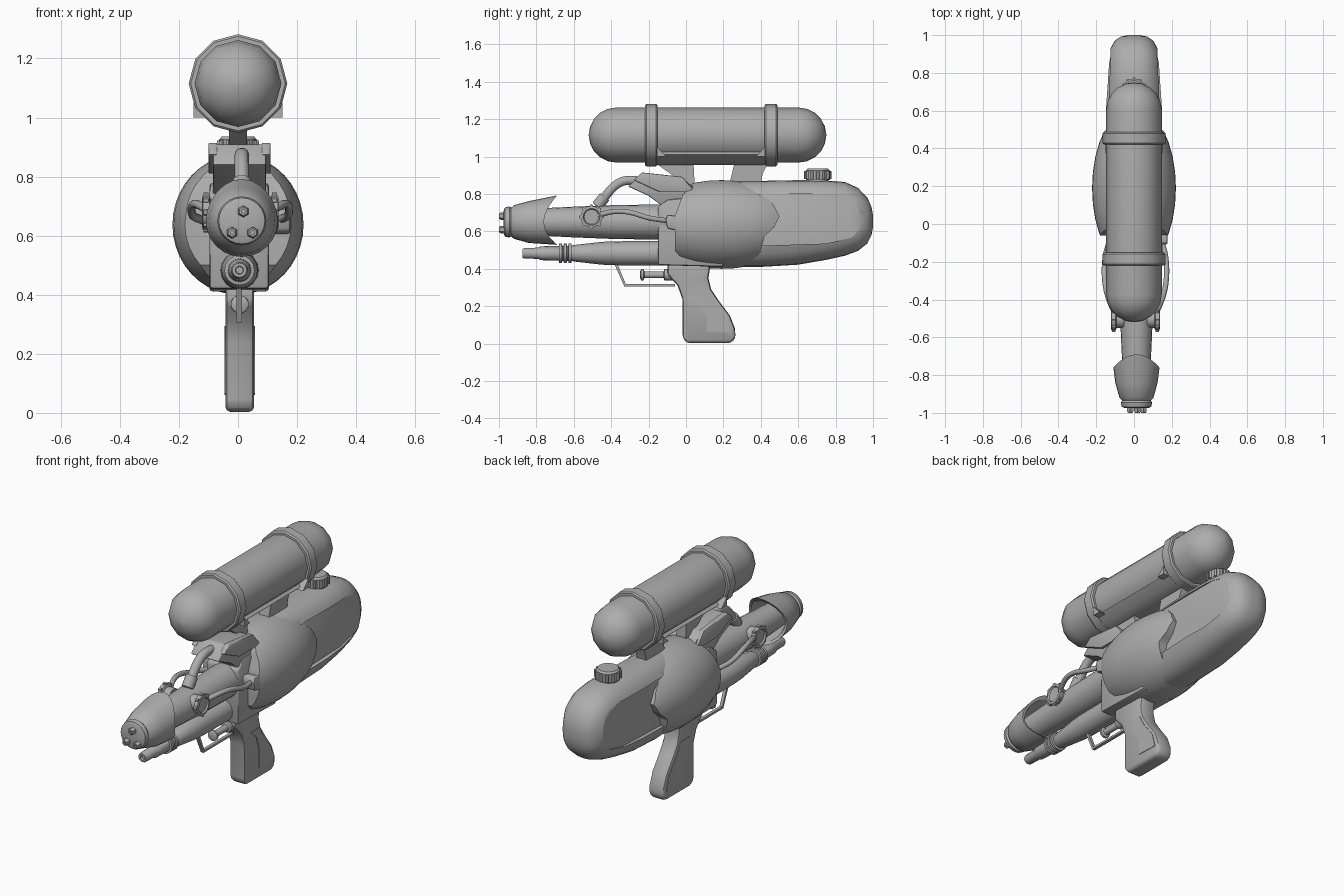
import bpy, bmesh
from math import sin, cos, pi, radians, copysign
from mathutils import Vector

if "Cube" in bpy.data.objects:
    bpy.data.objects.remove(bpy.data.objects["Cube"])

grey = bpy.data.materials.new("plain_grey")
grey.use_nodes = True
grey.diffuse_color = (0.42, 0.42, 0.42, 1)
grey.node_tree.nodes["Principled BSDF"].inputs["Base Color"].default_value = (0.42, 0.42, 0.42, 1)


def select(ob):
    bpy.ops.object.select_all(action='DESELECT')
    ob.select_set(True)
    bpy.context.view_layer.objects.active = ob


def smooth(ob, angle=40):
    select(ob)
    bpy.ops.object.shade_smooth_by_angle(angle=radians(angle))


def finish(name, bm, bevel=0.0, angle=40):
    bmesh.ops.recalc_face_normals(bm, faces=bm.faces[:])
    me = bpy.data.meshes.new(name)
    bm.to_mesh(me)
    bm.free()
    me.materials.append(grey)
    ob = bpy.data.objects.new(name, me)
    bpy.context.collection.objects.link(ob)
    if bevel:
        mod = ob.modifiers.new("round", 'BEVEL')
        mod.width, mod.segments, mod.limit_method = bevel, 2, 'ANGLE'
        select(ob)
        bpy.ops.object.modifier_apply(modifier="round")
    smooth(ob, angle)
    return ob


def loft(name, rings, angle=40):
    """Skin a list of equal rings and cap both ends."""
    bm = bmesh.new()
    rows = [[bm.verts.new(p) for p in ring] for ring in rings]
    n = len(rows[0])
    for a, b in zip(rows, rows[1:]):
        for i in range(n):
            bm.faces.new((a[i], a[(i + 1) % n], b[(i + 1) % n], b[i]))
    bm.faces.new(rows[0])
    bm.faces.new(rows[-1][::-1])
    return finish(name, bm, angle=angle)


def lathe(name, profile, x, z, seg=16, axis='y', angle=40):
    """Turn (position, radius) pairs round a line along y, x or z."""
    rings = []
    for p, r in profile:
        ring = []
        for i in range(seg):
            u, v = r * sin(2 * pi * i / seg), r * cos(2 * pi * i / seg)
            ring.append({'y': (x + u, p, z + v), 'x': (p, x + u, z + v),
                         'z': (x + u, z + v, p)}[axis])
        rings.append(ring)
    return loft(name, rings, angle)


def prism(name, pts, a, b, axis='x', bevel=0.0):
    """Extrude a side outline (y, z) across x, or a front outline (x, z) along y."""
    bm = bmesh.new()
    ends = [[bm.verts.new((d, p, q) if axis == 'x' else (p, d, q)) for p, q in pts]
            for d in (a, b)]
    for i in range(len(pts)):
        j = (i + 1) % len(pts)
        bm.faces.new((ends[0][i], ends[0][j], ends[1][j], ends[1][i]))
    bm.faces.new(ends[0][::-1])
    bm.faces.new(ends[1])
    return finish(name, bm, bevel)


def tube(name, pts, r, res=3, kind='NURBS'):
    cu = bpy.data.curves.new(name, 'CURVE')
    cu.dimensions, cu.bevel_depth, cu.bevel_resolution = '3D', r, res
    cu.use_fill_caps = True
    sp = cu.splines.new(kind)
    sp.points.add(len(pts) - 1)
    for point, co in zip(sp.points, pts):
        point.co = (*co, 1)
    if kind == 'NURBS':
        sp.use_endpoint_u, sp.order_u, sp.resolution_u = True, 3, 5
    ob = bpy.data.objects.new(name, cu)
    bpy.context.collection.objects.link(ob)
    select(ob)
    bpy.ops.object.convert(target='MESH')
    ob = bpy.context.object
    ob.data.materials.clear()
    ob.data.materials.append(grey)
    smooth(ob)


def boolean(ob, cutter, operation):
    mod = ob.modifiers.new("cut", 'BOOLEAN')
    mod.object, mod.operation, mod.solver = cutter, operation, 'EXACT'
    select(ob)
    bpy.ops.object.modifier_apply(modifier="cut")
    bpy.data.objects.remove(cutter)
    smooth(ob)


# Upper pressure tank with round ends
R, TZ = 0.147, 1.115
steps = [i * pi / 10 for i in range(6)]
front = [(-0.373 - R * cos(t), max(R * sin(t), 0.004)) for t in steps]
back = [(0.603 + R * cos(t), max(R * sin(t), 0.004)) for t in reversed(steps)]
lathe("pressure_tank", front + back, 0, TZ, 12)

# Tank straps and the cradle joining them underneath
for name, y in (("front_strap", -0.22), ("rear_strap", 0.42)):
    lathe(name, [(y, 0.14), (y, 0.16), (y + 0.008, 0.167), (y + 0.06, 0.167),
                 (y + 0.068, 0.16), (y + 0.068, 0.14)], 0, TZ, 12)
arc = [radians(-50 + 20 * i) for i in range(6)]
prism("tank_cradle", [(0.162 * sin(t), TZ - 0.162 * cos(t)) for t in arc]
      + [(0.135 * sin(t), TZ - 0.135 * cos(t)) for t in reversed(arc)], -0.2, 0.47, 'y')
for side in (-1, 1):
    for y, d in ((-0.155, 1), (0.423, -1)):
        prism("cradle_corner", [(y, 1.0), (y + 0.05 * d, 1.0), (y, 1.05)],
              0.10 * side, 0.15 * side)

# Posts holding the tank
prism("front_post", [(-0.17, 0.97), (0.04, 0.97), (0.05, 0.78), (-0.02, 0.8), (-0.03, 0.87)],
      -0.03, 0.03)
prism("rear_post", [(0.26, 0.97), (0.44, 0.97), (0.41, 0.91), (0.39, 0.8), (0.22, 0.8)],
      -0.03, 0.03)

# Rear reservoir with a sunken panel on each side
stations = [(-0.05, 0.63, 0.2, 0.1), (0.2, 0.64, 0.228, 0.14), (0.4, 0.64, 0.23, 0.158),
            (0.6, 0.648, 0.226, 0.163), (0.75, 0.66, 0.212, 0.158), (0.85, 0.667, 0.197, 0.147),
            (0.92, 0.664, 0.168, 0.13), (0.97, 0.658, 0.122, 0.102), (0.992, 0.655, 0.075, 0.07),
            (1.0, 0.655, 0.03, 0.03)]
rings = []
for y, zc, h, w in stations:
    ring = []
    for i in range(28):
        c, s = cos(2 * pi * i / 28), sin(2 * pi * i / 28)
        ring.append((copysign(abs(c) ** 0.8, c) * w, y, zc + copysign(abs(s) ** 0.8, s) * h))
    rings.append(ring)
reservoir = loft("reservoir", rings)
panel = [(0.3, 0.8), (0.8, 0.8), (0.9, 0.77), (0.95, 0.7), (0.95, 0.62),
         (0.9, 0.57), (0.75, 0.535), (0.3, 0.52)]
for side in (-1, 1):
    boolean(reservoir, prism("panel_cutter", panel, 0.125 * side, 0.3 * side), 'DIFFERENCE')

# Filler cap with grip ribs
lathe("filler_cap", [(0.84, 0.055), (0.875, 0.055), (0.875, 0.064), (0.925, 0.064),
                     (0.935, 0.055)], 0, 0.705, 16, 'z')
for i in range(12):
    t = pi * i / 6
    lathe("cap_rib", [(0.88, 0.01), (0.922, 0.01)], 0.063 * cos(t), 0.705 + 0.063 * sin(t), 6, 'z')

# Domed side shells cut to a swept outline
bm = bmesh.new()
bmesh.ops.create_uvsphere(bm, u_segments=32, v_segments=20, radius=1)
for v in bm.verts:
    v.co = Vector((v.co.x * 0.222, 0.19 + v.co.y * 0.43, 0.637 + v.co.z * 0.237))
shells = finish("side_shells", bm)
outline = [(-0.06, 0.5), (0.0, 0.43), (0.1, 0.38), (0.4, 0.38), (0.4, 0.5), (0.42, 0.575),
           (0.47, 0.62), (0.5, 0.68), (0.47, 0.74), (0.4, 0.81), (0.28, 0.89),
           (0.06, 0.89), (-0.02, 0.79), (-0.06, 0.68)]
boolean(shells, prism("outline_cutter", outline, -0.4, 0.4), 'INTERSECT')

# Front housing, top cover and underside
prism("front_housing", [(-0.15, 0.42), (0.2, 0.41), (0.2, 0.8), (-0.1, 0.77), (-0.15, 0.73)],
      -0.097, 0.105, bevel=0.012)
prism("top_cover", [(-0.24, 0.91), (-0.31, 0.84), (-0.2, 0.79), (-0.12, 0.73), (0.0, 0.76),
                    (0.06, 0.82), (-0.02, 0.885)], -0.085, 0.095, bevel=0.008)
for x in (-0.1, 0.08):
    prism("cover_rail", [(-0.235, 0.915), (-0.28, 0.875), (-0.14, 0.81), (0.05, 0.81),
                         (-0.02, 0.892)], x, x + 0.03, bevel=0.005)

# Main barrel and its flared shroud
BX, BZ = 0.013, 0.65
lathe("main_barrel", [(-0.85, 0.07), (-0.6, 0.082), (-0.4, 0.09), (-0.1, 0.095)], BX, BZ, 20)
shroud = lathe("muzzle_shroud", [(-0.975, 0.06), (-0.968, 0.078), (-0.945, 0.083), (-0.935, 0.076),
                                 (-0.92, 0.09), (-0.84, 0.112), (-0.75, 0.122),
                                 (-0.75, 0.108), (-0.85, 0.07)], BX, BZ, 24)
for v in shroud.data.vertices:
    if -0.8 < v.co.y < -0.7:
        lift = abs(v.co.z - BZ) / 0.122
        v.co.y += 0.07 * lift ** 2 - 0.01
        v.co.z += 0.02 * max(0, (v.co.z - BZ) / 0.122) ** 2
for x, z in ((0.018, 0.682), (-0.02, 0.61), (0.05, 0.61)):
    lathe("muzzle_jet", [(-0.96, 0.02), (-0.99, 0.02), (-1.0, 0.014), (-1.0, 0.007),
                         (-0.985, 0.007)], x, z, 6)

# Lower pump rod with grip rings
pump = [(-0.86, 0.012), (-0.873, 0.014), (-0.873, 0.024), (-0.865, 0.028), (-0.79, 0.03),
        (-0.775, 0.037), (-0.68, 0.04)]
for y in (-0.68, -0.655, -0.63):
    pump += [(y, 0.04), (y + 0.002, 0.051), (y + 0.017, 0.051), (y + 0.019, 0.04)]
pump += [(-0.6, 0.044), (-0.45, 0.061), (-0.38, 0.064), (-0.1, 0.066)]
lathe("pump_rod", pump, 0.005, 0.483, 16)

# Handle, grip panels, trigger and guard
grip = [(-0.1, 0.44), (-0.1, 0.37), (-0.045, 0.31), (-0.02, 0.24), (-0.018, 0.03), (0.005, 0.003),
        (0.24, 0.003), (0.265, 0.03), (0.262, 0.08), (0.235, 0.15), (0.175, 0.23), (0.135, 0.29),
        (0.12, 0.35), (0.135, 0.45)]
prism("handle", grip, -0.043, 0.055, bevel=0.018)
for x in (-0.046, 0.052):
    prism("grip_panel", [(0.035, 0.295), (0.085, 0.25), (0.11, 0.17), (0.11, 0.065), (0.24, 0.06),
                         (0.22, 0.14), (0.15, 0.23), (0.115, 0.295)], x, x + 0.006)
lathe("trigger", [(-0.245, 0.02), (-0.24, 0.03), (-0.228, 0.03), (-0.222, 0.018), (-0.12, 0.018),
                  (-0.115, 0.03), (-0.05, 0.032)], 0.006, 0.368, 14)
prism("trigger_guard", [(-0.385, 0.43), (-0.33, 0.306), (-0.06, 0.306), (-0.06, 0.318),
                        (-0.322, 0.318), (-0.368, 0.43)], -0.005, 0.013)

# Top hose from barrel to cover
tube("top_hose", [(BX, -0.47, 0.73), (BX, -0.44, 0.78), (BX, -0.37, 0.86), (BX, -0.29, 0.88),
                  (BX, -0.2, 0.86)], 0.025)
tube("top_hose_collar", [(BX, -0.475, 0.735), (BX, -0.435, 0.785)], 0.033, kind='POLY')

# Round valves and side hoses
for side in (-1, 1):
    x = lambda d: BX * 0.6 + d * side
    lathe("side_valve", [(x(0.06), 0.045), (x(0.1), 0.045), (x(0.105), 0.058), (x(0.127), 0.058),
                         (x(0.13), 0.045), (x(0.122), 0.04)], -0.505, 0.678, 16, 'x')
    for i in range(8):
        t = pi * i / 4
        lathe("valve_notch", [(x(0.107), 0.01), (x(0.125), 0.01)],
              -0.505 + 0.058 * cos(t), 0.678 + 0.058 * sin(t), 6, 'x')
    tube("side_hose", [(x(0.11), -0.47, 0.685), (x(0.145), -0.4, 0.71), (x(0.165), -0.3, 0.705),
                       (x(0.165), -0.2, 0.67), (x(0.15), -0.12, 0.66), (x(0.12), -0.05, 0.65)], 0.014)

# Hose connector on one side
prism("hose_connector", [(-0.11, 0.66), (-0.1, 0.615), (-0.03, 0.6), (-0.035, 0.68), (-0.1, 0.69)],
      0.1, 0.178, bevel=0.01)
